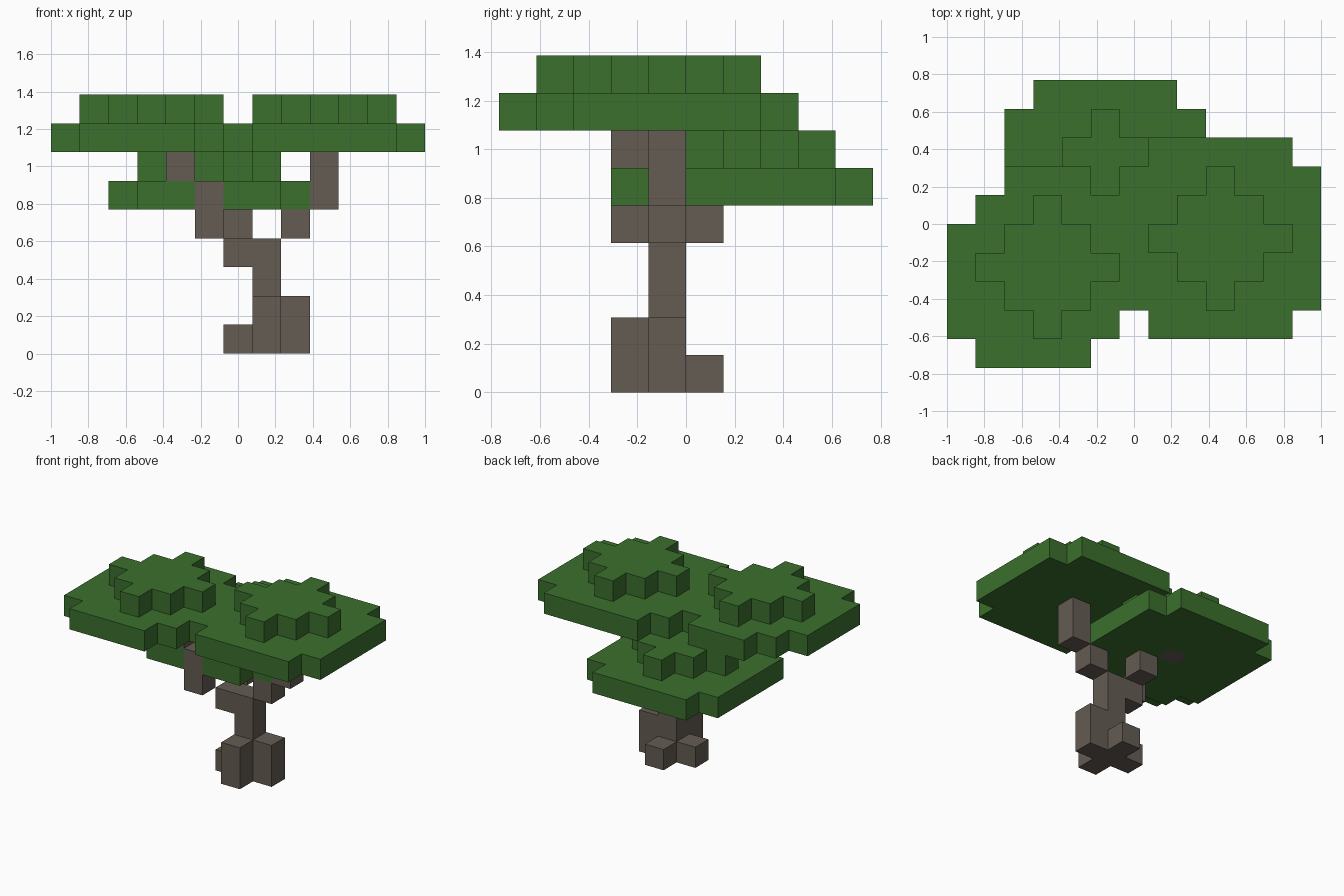
import bpy
import bmesh
from mathutils import Vector

cube = bpy.data.objects.get("Cube")
if cube:
    bpy.data.objects.remove(cube, do_unlink=True)

UNIT = 2 / 13                          # edge of one block
ORIGIN = Vector((-1, -5 * UNIT, 0))    # corner of block (0, 0, 0)


def material(name, rgb):
    mat = bpy.data.materials.new(name)
    mat.use_nodes = True
    colour = (*rgb, 1)
    mat.diffuse_color = colour
    mat.node_tree.nodes["Principled BSDF"].inputs["Base Color"].default_value = colour
    return mat


leaf = material("leaf green", (0.044, 0.162, 0.026))
bark = material("bark brown", (0.127, 0.107, 0.084))


def column(x, y, bottom, top):
    return {(x, y, z) for z in range(bottom, top + 1)}


def slab(x0, x1, y0, y1, z):
    return {(x, y, z) for x in range(x0, x1 + 1) for y in range(y0, y1 + 1)}


def clipped_square(cx, cy, z, r=3):
    """Square layer of blocks without its four corners."""
    return slab(cx - r, cx + r, cy - r + 1, cy + r - 1, z) | \
        slab(cx - r + 1, cx + r - 1, cy - r, cy + r, z)


def diamond(cx, cy, z, r=2):
    return {c for c in slab(cx - r, cx + r, cy - r, cy + r, z)
            if abs(c[0] - cx) + abs(c[1] - cy) <= r}


# Trunk with a cross of roots, and three branches
trunk = column(7, 4, 0, 3) | column(8, 4, 0, 1) | column(7, 3, 0, 1)
trunk |= {(6, 4, 0), (7, 5, 0), (6, 4, 3)}
left_branch = {(8, 4, 4)} | column(9, 4, 5, 7)
right_branch = column(5, 3, 4, 5) | {(4, 3, 6), (3, 3, 7)}
back_branch = {(6, 5, 4), (5, 6, 5)}
wood = trunk | left_branch | right_branch | back_branch

# Leaf layers, each topped by a diamond
right_canopy = slab(0, 5, 1, 4, 7) | slab(1, 4, 0, 0, 7) | slab(1, 5, 5, 5, 7) | slab(2, 4, 6, 6, 7)
parts = {
    "trunk": (trunk, bark),
    "left_branch": (left_branch, bark),
    "right_branch": (right_branch, bark),
    "back_branch": (back_branch, bark),
    "left_canopy": (clipped_square(9, 4, 7) - wood, leaf),
    "left_canopy_top": (diamond(9, 4, 8), leaf),
    "right_canopy": (right_canopy - wood, leaf),
    "right_canopy_top": (diamond(3, 3, 8), leaf),
    "back_canopy": (clipped_square(5, 6, 5) - wood, leaf),
    "back_canopy_top": (diamond(5, 6, 6) - wood, leaf),
}
occupied = set().union(*(cells for cells, _ in parts.values()))


def build(name, cells, mat):
    """Join blocks into one mesh, keeping only faces open to the air."""
    bm = bmesh.new()
    for cell in sorted(cells):
        for axis in range(3):
            for sign in (-1, 1):
                step = Vector((0, 0, 0))
                step[axis] = sign
                if tuple(int(a + b) for a, b in zip(cell, step)) in occupied:
                    continue
                u = Vector((0, 0, 0))
                u[(axis + 1) % 3] = 0.5
                v = step.cross(u)
                centre = Vector(cell) + Vector((0.5, 0.5, 0.5)) + step / 2
                corners = (centre - u - v, centre + u - v, centre + u + v, centre - u + v)
                bm.faces.new([bm.verts.new(ORIGIN + c * UNIT) for c in corners])
    bmesh.ops.remove_doubles(bm, verts=bm.verts, dist=UNIT / 100)
    mesh = bpy.data.meshes.new(name)
    bm.to_mesh(mesh)
    bm.free()
    mesh.materials.append(mat)
    bpy.context.collection.objects.link(bpy.data.objects.new(name, mesh))


for part, (cells, mat) in parts.items():
    build(part, cells, mat)
